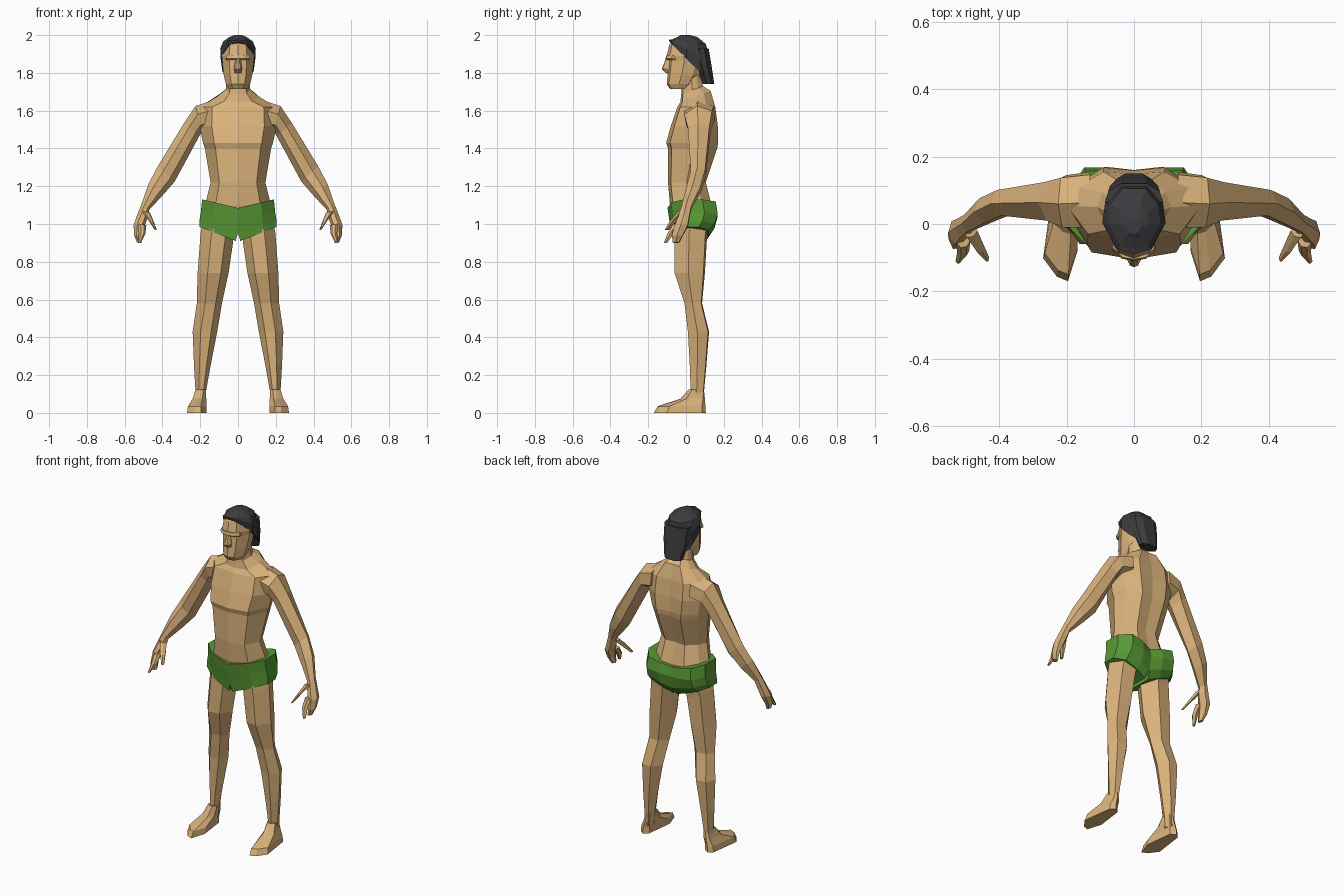
import bpy, bmesh
from mathutils import Vector


def material(name, rgb):
    m = bpy.data.materials.new(name)
    m.diffuse_color = (*rgb, 1)
    return m


SKIN = material("skin", (0.71, 0.45, 0.20))
GREEN = material("green_cloth", (0.10, 0.32, 0.035))
DARK = material("dark_hair", (0.045, 0.045, 0.05))

# Unit cross-sections: first axis inner -> outer, second axis front -> back
BODY = [(0, -1), (.68, -.85), (1, 0), (.85, .55), (.45, 1), (0, .93),
        (-.45, 1), (-.85, .55), (-1, 0), (-.68, -.85)]
HEAD = [(0, -1), (.55, -.85), (1, -.15), (.9, .5), (.45, 1),
        (-.45, 1), (-.9, .5), (-1, -.15), (-.55, -.85)]
LIMB = [(-1, 0), (-.5, -.85), (.35, -1), (1, -.1), (.6, .9), (-.35, 1)]
HALF = [(-1, -1), (.3, -.85), (1, -.35), (1, .45), (.5, 1), (-.3, 1), (-1, .85)]
FOOT = [(-.45, -1), (.2, -.9), (1, -.5), (.5, .85), (0, 1), (-.6, .85), (-1, -.35)]


def loft(name, shape, rows, mat, mirror=False):
    """Rows: inner x, inner z, outer x, outer z, front y, back y, [front lift]."""
    bm = bmesh.new()
    rings = []
    for xi, zi, xo, zo, yf, yb, *lift in rows:
        c = Vector(((xi + xo) / 2, (yf + yb) / 2, (zi + zo) / 2))
        u = Vector(((xo - xi) / 2, 0, (zo - zi) / 2))
        v = Vector((0, (yb - yf) / 2, -lift[0] if lift else 0))
        rings.append([bm.verts.new(c + u * a + v * b) for a, b in shape])
    n = len(shape)
    for r, s in zip(rings, rings[1:]):
        for i in range(n):
            bm.faces.new((r[i], r[(i + 1) % n], s[(i + 1) % n], s[i]))
    bm.faces.new(rings[0])
    bm.faces.new(rings[-1])
    bmesh.ops.recalc_face_normals(bm, faces=bm.faces)
    me = bpy.data.meshes.new(name)
    bm.to_mesh(me)
    bm.free()
    me.materials.append(mat)
    ob = bpy.data.objects.new(name, me)
    bpy.context.collection.objects.link(ob)
    if mirror:
        ob.modifiers.new("mirror", 'MIRROR')
    return ob


def centred(name, shape, rows, mat):
    """Rows: z, half width, front y, back y, [front lift]."""
    return loft(name, shape, [(-w, z, w, z, *r) for z, w, *r in rows], mat)


# Torso and neck
centred("torso", BODY, [
    (1.80, .058, -.02, .075), (1.71, .065, -.025, .09, -.02),
    (1.675, .11, -.03, .13, -.03), (1.62, .20, -.045, .155),
    (1.52, .205, -.08, .168), (1.43, .185, -.105, .17),
    (1.40, .175, -.095, .165), (1.22, .145, -.095, .105),
    (1.10, .175, -.085, .135), (1.03, .17, -.07, .13)], SKIN)

# Head and face
centred("head", HEAD, [
    (1.715, .05, -.085, .02), (1.74, .064, -.102, .05),
    (1.79, .076, -.098, .08), (1.865, .084, -.092, .105),
    (1.89, .085, -.102, .11), (1.95, .078, -.088, .10),
    (1.98, .05, -.06, .07)], SKIN)
centred("nose", HEAD, [
    (1.88, .012, -.105, -.07), (1.82, .022, -.128, -.07),
    (1.80, .018, -.107, -.07)], SKIN)
centred("brow", HEAD, [
    (1.892, .06, -.105, -.03), (1.875, .066, -.109, -.03),
    (1.868, .062, -.10, -.03)], SKIN)

# Hair cap, tilted up at the front, and the hair hanging behind
centred("hair_cap", HEAD, [
    (1.86, .092, -.088, .125, .105), (1.92, .094, -.09, .128, .055),
    (1.965, .078, -.075, .105, .012), (1.99, .045, -.045, .06),
    (2.0, .02, -.03, .02)], DARK)
centred("hanging_hair", HEAD, [
    (1.93, .085, .03, .12), (1.84, .08, .045, .135),
    (1.74, .058, .085, .15)], DARK)

# Arms with hands
loft("arms", LIMB, [
    (.13, 1.50, .13, 1.655, -.01, .155), (.19, 1.49, .225, 1.625, -.01, .145),
    (.205, 1.465, .285, 1.535, .01, .13), (.335, 1.225, .425, 1.305, .025, .105),
    (.40, 1.15, .475, 1.21, .0, .08), (.47, 1.075, .513, 1.10, -.025, .03),
    (.475, 1.04, .535, 1.045, -.04, .02), (.495, .99, .553, .995, -.06, .012),
    (.51, .94, .55, .94, -.075, -.015), (.51, .90, .535, .903, -.07, -.035)],
    SKIN, True)
loft("thumbs", LIMB, [
    (.465, 1.06, .51, 1.07, -.04, .0), (.445, 1.01, .475, 1.02, -.085, -.045),
    (.43, .968, .442, .97, -.112, -.09)], SKIN, True)
loft("index_fingers", LIMB, [
    (.485, .995, .53, 1.0, -.07, -.025), (.49, .95, .525, .95, -.098, -.065),
    (.515, .90, .53, .90, -.118, -.10)], SKIN, True)

# Swim shorts, one half mirrored
loft("shorts", HALF, [
    (0, 1.085, .19, 1.13, -.098, .158), (0, 1.03, .197, 1.06, -.09, .168),
    (.0, .955, .205, 1.015, -.078, .15), (.012, .91, .205, .985, -.07, .12)],
    GREEN, True)

# Legs
loft("legs", LIMB, [
    (.02, .96, .185, 1.03, -.06, .12), (.028, .89, .198, .95, -.06, .11),
    (.05, .74, .214, .74, -.06, .10), (.085, .58, .218, .58, -.008, .085),
    (.11, .43, .24, .43, .01, .122), (.145, .25, .233, .25, .02, .108),
    (.17, .11, .225, .11, .025, .095), (.175, .05, .225, .05, .02, .095)],
    SKIN, True)

# Feet
loft("feet", FOOT, [
    (.17, .125, .225, .125, .015, .095), (.168, .075, .24, .075, -.03, .10),
    (.168, .035, .265, .035, -.15, .103), (.168, .0, .27, .0, -.17, .105)],
    SKIN, True)
